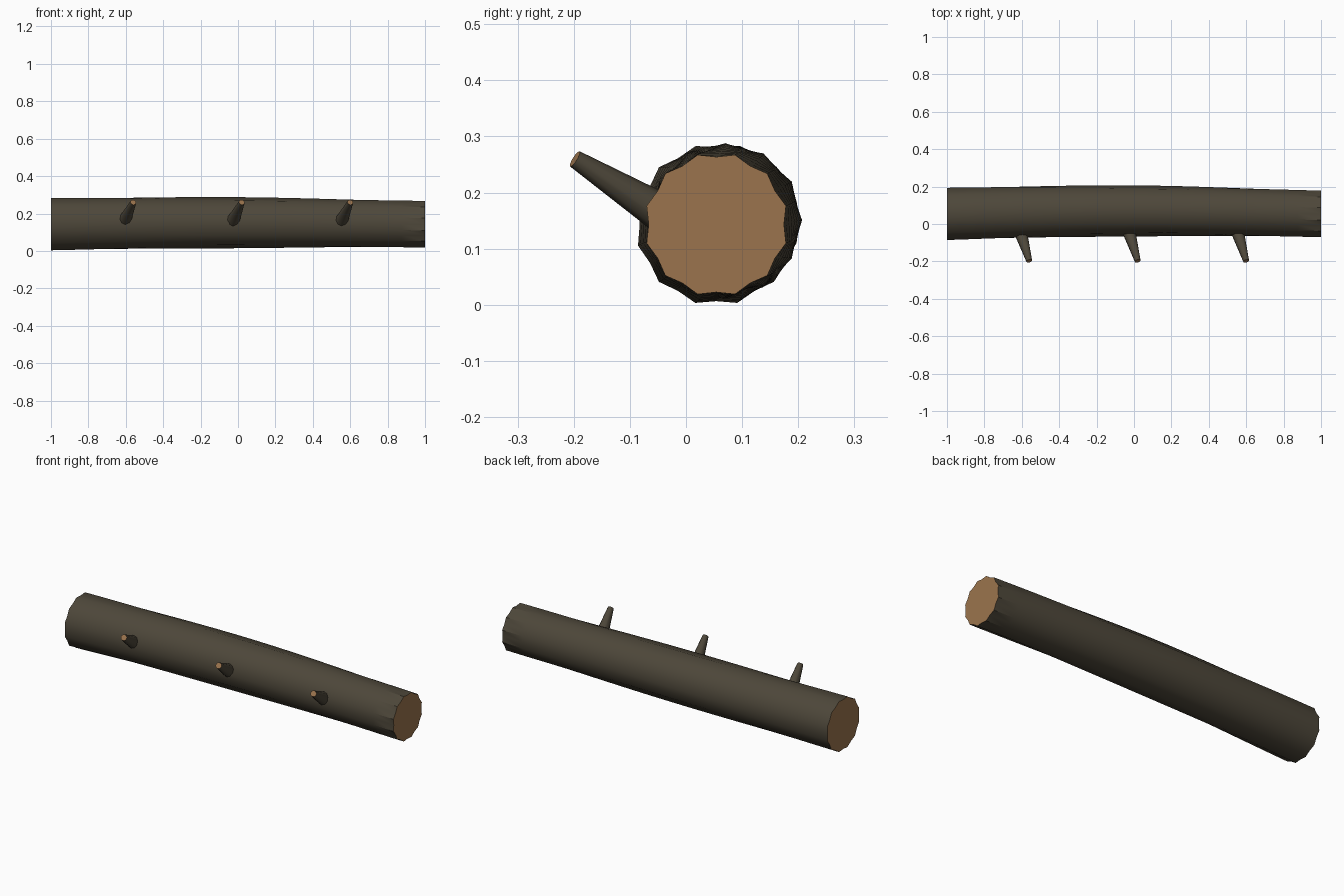
import bpy, bmesh, math
from mathutils import Vector

if "Cube" in bpy.data.objects:
    bpy.data.objects.remove(bpy.data.objects["Cube"])


def material(name, rgb):
    m = bpy.data.materials.new(name)
    m.diffuse_color = (*rgb, 1)
    m.use_nodes = True
    m.node_tree.nodes["Principled BSDF"].inputs["Base Color"].default_value = m.diffuse_color
    return m


bark = material("bark", (0.075, 0.063, 0.042))
wood = material("cut wood", (0.33, 0.175, 0.075))


def make_object(name, rings):
    """Skin a list of rings with bark and close both ends with cut wood."""
    bm = bmesh.new()
    loops = [[bm.verts.new(p) for p in ring] for ring in rings]
    n = len(loops[0])
    for a, b in zip(loops, loops[1:]):
        for i in range(n):
            j = (i + 1) % n
            bm.faces.new((a[i], a[j], b[j], b[i]))
    for loop in (loops[0], loops[-1]):
        bm.faces.new(loop).material_index = 1
    bmesh.ops.recalc_face_normals(bm, faces=bm.faces)
    me = bpy.data.meshes.new(name)
    bm.to_mesh(me)
    bm.free()
    me.materials.append(bark)
    me.materials.append(wood)
    ob = bpy.data.objects.new(name, me)
    bpy.context.collection.objects.link(ob)
    bpy.context.view_layer.objects.active = ob
    ob.select_set(True)
    bpy.ops.object.shade_smooth_by_angle(angle=math.radians(40))
    ob.select_set(False)


# Log: tapering, slightly bowed, with bark ridges that shift along its length
rings = []
for s in range(17):
    x = -1 + s / 8
    bow = math.cos(x * math.pi / 2)
    cy, cz = 0.054 + 0.016 * bow, 0.143 + 0.008 * bow
    radius = 0.1325 - 0.008 * x
    ridge = 0.004 * math.cos(math.pi * x)
    ring = []
    for k in range(24):
        a = math.radians(15 * k)
        r = radius + ridge * (1 if k % 2 == 0 else -1)
        ring.append((x, cy + r * math.cos(a), cz + r * math.sin(a)))
    rings.append(ring)
make_object("log", rings)

# Branch stubs: three tapered pegs leaning out of the front
for i, x in enumerate((-0.56, 0.02, 0.6)):
    tip = Vector((x, -0.198, 0.26))
    base = Vector((x - 0.038, -0.07, 0.18))
    axis = (tip - base).normalized()
    u = axis.cross(Vector((1, 0, 0))).normalized()
    v = axis.cross(u)
    rings = []
    for centre, r in ((base - axis * 0.04, 0.036), (tip, 0.016)):
        rings.append([centre + r * (u * math.cos(t * math.tau / 10) + v * math.sin(t * math.tau / 10))
                      for t in range(10)])
    make_object(f"branch_stub_{i + 1}", rings)
